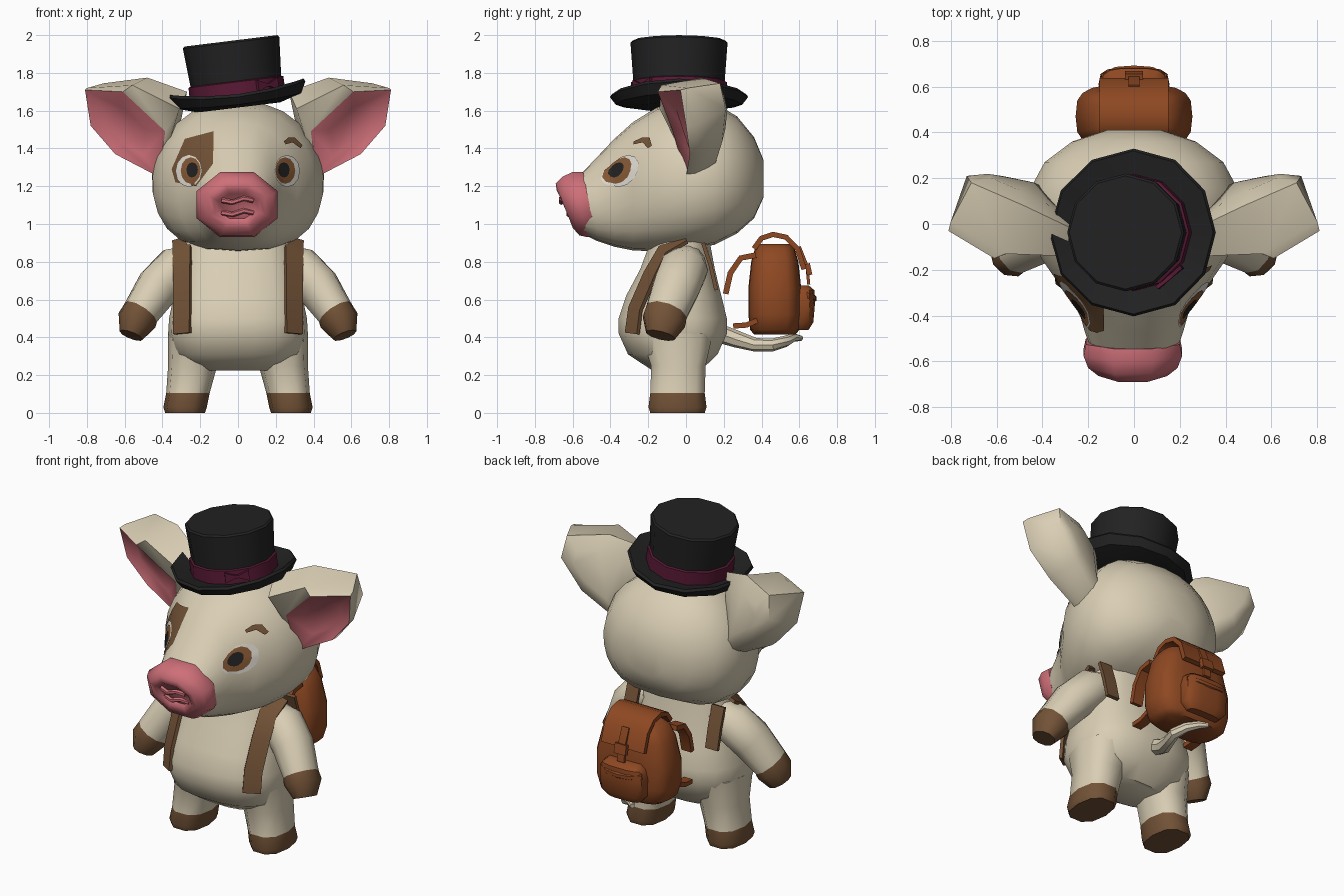
import bpy, bmesh
from math import sin, cos, pi, radians, copysign
from mathutils import Vector, Matrix
from mathutils.bvhtree import BVHTree

cube = bpy.data.objects.get("Cube")
if cube:
    bpy.data.objects.remove(cube)


def material(name, r, g, b):
    m = bpy.data.materials.new(name)
    m.use_nodes = True
    m.diffuse_color = (r, g, b, 1)
    bsdf = next(n for n in m.node_tree.nodes if n.type == 'BSDF_PRINCIPLED')
    bsdf.inputs["Base Color"].default_value = (r, g, b, 1)
    bsdf.inputs["Roughness"].default_value = 0.8
    return m


CREAM = material("cream skin", 0.70, 0.62, 0.46)
PINK = material("pink", 0.62, 0.16, 0.19)
BROWN = material("hoof brown", 0.17, 0.085, 0.038)
RUST = material("rust leather", 0.27, 0.065, 0.016)
BLACK = material("hat black", 0.016, 0.016, 0.017)
WINE = material("wine ribbon", 0.10, 0.010, 0.035)
WHITE = material("eye white", 0.75, 0.72, 0.66)
IRIS = material("iris brown", 0.24, 0.10, 0.035)


def finish(name, bm, mats, angle):
    bmesh.ops.recalc_face_normals(bm, faces=bm.faces)
    me = bpy.data.meshes.new(name)
    bm.to_mesh(me)
    bm.free()
    for m in mats:
        me.materials.append(m)
    me.shade_smooth()
    me.set_sharp_from_angle(angle=radians(angle))
    ob = bpy.data.objects.new(name, me)
    bpy.context.collection.objects.link(ob)
    return ob


def loft(name, rings, mats, bands=None, angle=42):
    """Skin closed rings; bands = material of start cap, each band, end cap."""
    bm = bmesh.new()
    loops = [[bm.verts.new(p) for p in ring] for ring in rings]
    n = len(loops[0])
    bands = bands or [0] * (len(rings) + 1)
    bm.faces.new(loops[0]).material_index = bands[0]
    bm.faces.new(loops[-1]).material_index = bands[-1]
    for k, (a, b) in enumerate(zip(loops, loops[1:])):
        for i in range(n):
            j = (i + 1) % n
            bm.faces.new((a[i], a[j], b[j], b[i])).material_index = bands[k + 1]
    return finish(name, bm, mats, angle)


def power(v, e):
    return copysign(abs(v) ** e, v)


def level(z, cx, cy, rx, ry, n=14, e=0.8):
    """Horizontal superellipse ring."""
    ts = [2 * pi * i / n for i in range(n)]
    return [Vector((cx + rx * power(cos(t), e), cy + ry * power(sin(t), e), z)) for t in ts]


def tube(name, pts, sizes, mats, n=8, bands=None, turn=0.0, side=(1, 0, 0)):
    """Sweep an ellipse (or a flat strap when n is 4) along a path."""
    pts = [Vector(p) for p in pts]
    side = Vector(side).normalized()
    rings = []
    for k, p in enumerate(pts):
        d = (pts[min(k + 1, len(pts) - 1)] - pts[max(k - 1, 0)]).normalized()
        u = (side - d * d.dot(side)).normalized()
        v = d.cross(u)
        a, b = sizes[k] if isinstance(sizes, list) else sizes
        ts = [2 * pi * i / n + turn for i in range(n)]
        rings.append([p + u * a * cos(t) + v * b * sin(t) for t in ts])
    return loft(name, rings, mats, bands)


def strap(name, x, yz, half, thick, mat, slant=0.0):
    r = 2 ** 0.5
    return tube(name, [(x, y, z) for y, z in yz], (half * r, thick * r), [mat], 4,
                turn=pi / 4, side=(1, slant, 0))


# Head: rings running from the muzzle to the back (y, bottom, top, half width)
head_rings = []
for y, lo, hi, w in [(-.57, .96, 1.25, .18), (-.47, .91, 1.355, .215), (-.38, .88, 1.45, .24),
                     (-.28, .86, 1.54, .315), (-.15, .855, 1.62, .405), (0, .86, 1.65, .452),
                     (.15, .89, 1.64, .455), (.27, .95, 1.57, .39), (.36, 1.03, 1.46, .27),
                     (.41, 1.14, 1.34, .12)]:
    ring = []
    for i in range(24):
        t = 2 * pi * i / 24
        e = 0.85 if sin(t) > 0 else 0.65
        ring.append(Vector((w * power(cos(t), e) * (1 - .06 * sin(t)), y,
                            (lo + hi) / 2 + (hi - lo) / 2 * sin(t))))
    head_rings.append(ring)
head = loft("head", head_rings, [CREAM])

# Snout: tilted octagons with a shallow hollow front
snout = []
for y1, z1, y2, z2, w in [(-.545, 1.275, -.48, .945, .205), (-.60, 1.275, -.52, .93, .215),
                          (-.655, 1.25, -.565, .94, .195), (-.69, 1.215, -.60, .98, .15),
                          (-.685, 1.18, -.605, 1.01, .12), (-.66, 1.16, -.59, 1.03, .10)]:
    ring = []
    for i in range(8):
        t = 2 * pi * (i + .5) / 8
        f = (1 + sin(t) / cos(pi / 8)) / 2
        ring.append(Vector((-.005 + w * cos(t) / cos(pi / 8), y2 + (y1 - y2) * f, z2 + (z1 - z2) * f)))
    snout.append(ring)
loft("snout", snout, [PINK], angle=50)
for part, y, z in (("mouth_fold", -.605, 1.06), ("nose_ridge", -.645, 1.125)):
    tube(part, [(-.085, y, z), (-.03, y - .015, z - .01), (.03, y - .015, z + .01), (.08, y, z)],
         (.014, .014), [PINK], 6, side=(0, 0, 1))

# Painted face details laid on the head surface
bvh = BVHTree.FromPolygons([v.co for v in head.data.vertices],
                           [p.vertices for p in head.data.polygons])


def decal(name, outline, mat, lift):
    pts = [Vector(p) for p in outline]
    mid = sum(pts, Vector((0, 0))) / len(pts)
    edge = [a.lerp(b, k / 3) for a, b in zip(pts, pts[1:] + pts[:1]) for k in range(3)]
    bm = bmesh.new()

    def stick(p):
        hit, normal, _, _ = bvh.ray_cast(Vector((p.x, -2, p.y)), Vector((0, 1, 0)))
        return bm.verts.new(hit + Vector((0, -lift, 0)) + normal * copysign(lift / 2, -normal.y))
    loops = [[stick(mid.lerp(p, f)) for p in edge] for f in (1, .75, .5, .25)]
    centre = stick(mid)
    n = len(edge)
    for i in range(n):
        j = (i + 1) % n
        for a, b in zip(loops, loops[1:]):
            bm.faces.new((a[i], a[j], b[j], b[i]))
        bm.faces.new((loops[-1][i], loops[-1][j], centre))
    return finish(name, bm, [mat], 60)


def oval(x, z, rx, rz):
    return [(x + rx * cos(pi * i / 6), z + rz * sin(pi * i / 6)) for i in range(12)]


decal("eye_patch", [(-.13, 1.49), (-.28, 1.45), (-.35, 1.29), (-.33, 1.22), (-.22, 1.20),
                    (-.13, 1.32)], BROWN, .004)
decal("left_brow", [(.24, 1.435), (.265, 1.457), (.30, 1.455), (.338, 1.415), (.328, 1.40),
                    (.295, 1.428), (.27, 1.435), (.25, 1.42)], BROWN, .008)

for s, side in ((1, "left"), (-1, "right")):
    decal(side + "_eye_white", oval(s * .258, 1.28, .068, .085), WHITE, .006)
    decal(side + "_iris", oval(s * .247, 1.282, .053, .07), IRIS, .009)
    decal(side + "_pupil", oval(s * .238, 1.285, .031, .04), BLACK, .012)

    # Ear: cupped shell with a rolled lip, pink inside
    rim = [(.385, -.07, 1.49), (.61, -.15, 1.70), (.81, -.03, 1.71), (.78, 0, 1.52),
           (.65, .02, 1.37), (.42, .0, 1.25)]
    lip = [(.31, -.14, 1.61), (.56, -.13, 1.735), (.80, .01, 1.72), (.775, .05, 1.52),
           (.65, .07, 1.37), (.42, .04, 1.25)]
    back = [(.27, -.02, 1.70), (.48, .08, 1.775), (.71, .18, 1.745), (.73, .21, 1.61),
            (.60, .19, 1.43), (.36, .14, 1.27)]
    rim, lip, back = ([Vector((s * x, y, z)) for x, y, z in row] for row in (rim, lip, back))
    mid = sum(rim, Vector()) / 6
    bmid = sum(back, Vector()) / 6 + Vector((0, .10, 0))
    hollow = [p.lerp(mid + Vector((0, .10, 0)), .45) for p in rim]
    crown = [p.lerp(bmid, .45) for p in back]
    loft(side + "_ear", [hollow, rim, lip, back, crown], [CREAM, PINK], [1, 1, 0, 0, 0, 0], 62)

    # Arm with brown hand
    tube(side + "_arm", [(s * .22, .0, .82), (s * .32, -.01, .765), (s * .42, -.05, .67),
                         (s * .515, -.105, .53), (s * .535, -.115, .49), (s * .565, -.135, .41)],
         [(.08, .10), (.125, .13), (.12, .13), (.10, .115), (.105, .12), (.065, .08)],
         [CREAM, BROWN], 10, [0, 0, 0, 0, 1, 1, 1])

    # Leg with brown hoof
    loft(side + "_leg", [level(0, s * .28, -.045, .105, .15, 10), level(.03, s * .28, -.045, .115, .16, 10),
                         level(.105, s * .265, -.045, .115, .15, 10), level(.25, s * .24, -.04, .13, .15, 10),
                         level(.42, s * .21, -.05, .16, .20, 10)], [CREAM, BROWN], [1, 1, 1, 0, 0, 0])

    # Straps over the shoulder, following the curve of the chest
    strap(side + "_front_strap", s * .295, [(-.285, .42), (-.268, .55), (-.19, .73), (-.12, .86), (0, .92)],
          .053, .01, BROWN, s * .75)
    strap(side + "_back_strap", s * .295, [(.09, .90), (.13, .78), (.16, .65)], .043, .01, BROWN)

    # Loose carrying straps of the backpack
    strap(side + "_pack_upper_strap", s * .16, [(.37, .835), (.29, .82), (.235, .74), (.21, .63)],
          .035, .015, RUST)
    strap(side + "_pack_lower_strap", s * .19, [(.38, .49), (.32, .465), (.25, .46)], .03, .014, RUST)

# Torso (z, centre y, half width, half depth)
loft("torso", [level(z, 0, cy, rx, ry, 18) for z, cy, rx, ry in
               [(.225, -.05, .22, .13), (.31, -.07, .335, .24), (.42, -.07, .37, .29),
                (.50, -.07, .365, .29), (.62, -.065, .34, .255), (.76, -.045, .31, .20),
                (.92, -.03, .28, .155)]], [CREAM])

# Curly tail
tube("tail", [(0, .18, .42), (.0, .27, .39), (.05, .37, .36), (.08, .46, .36), (.05, .53, .38),
              (-.01, .57, .40), (-.05, .61, .395)],
     [(.05, .05), (.045, .045), (.036, .036), (.034, .034), (.03, .03), (.023, .023), (.014, .014)],
     [CREAM], side=(0, 0, 1))

# Backpack: bag, pocket, lid, tab and buckle
loft("backpack_bag", [level(z, 0, .47, rx, ry, 20, .6) for z, rx, ry in
                      [(.415, .19, .11), (.44, .23, .13), (.52, .255, .14), (.66, .255, .14),
                       (.80, .22, .125), (.87, .18, .105), (.895, .13, .08)]], [RUST])
loft("backpack_pocket", [level(z, 0, .61, rx, ry, 14, .6) for z, rx, ry in
                         [(.44, .11, .04), (.48, .15, .065), (.59, .155, .075), (.65, .14, .07),
                          (.675, .11, .04)]], [RUST])
strap("backpack_lid", 0, [(.36, .87), (.40, .925), (.46, .945), (.53, .93), (.59, .87), (.625, .76)],
      .15, .014, RUST)
strap("backpack_tab", 0, [(.60, .88), (.64, .78), (.65, .68)], .025, .008, RUST)
strap("backpack_buckle", 0, [(.642, .79), (.655, .73)], .04, .014, RUST)
tube("pocket_flap", [(-.14, .64, .62), (-.08, .672, .61), (0, .678, .605), (.08, .672, .61), (.14, .64, .62)],
     (.02, .016), [RUST], 6, side=(0, 0, 1))

# Top hat, tilted (radius, height, side curl)
tilt = Matrix.Translation((0, -.037, 1.662)) @ Matrix.Rotation(radians(-7), 4, 'Y')
hat = []
for r, z, curl in [(.22, -.045, 0), (.335, -.03, .02), (.366, .01, .04), (.356, .025, .04),
                   (.255, .01, 0), (.253, .09, 0), (.242, .095, 0), (.257, .30, 0), (.247, .31, 0)]:
    ts = [2 * pi * i / 12 for i in range(12)]
    hat.append([tilt @ Vector((r * cos(t), r * sin(t), z + curl * cos(t) ** 2)) for t in ts])
loft("top_hat", hat, [BLACK, WINE], [0, 0, 0, 0, 0, 1, 1, 0, 0, 0], 33)

# Ribbon bow on the hat band
spin = tilt @ Matrix.Rotation(radians(-50), 4, 'Z') @ Matrix.Translation((.255, 0, .055))
bow = [[spin @ Vector((d * cos(t), y, h * sin(t))) for t in (pi / 4, pi * .75, pi * 1.25, pi * 1.75)]
       for y, d, h in [(-.07, .012, .045), (-.01, .012, .012), (.01, .012, .012), (.07, .012, .045)]]
loft("ribbon_bow", bow, [WINE])
